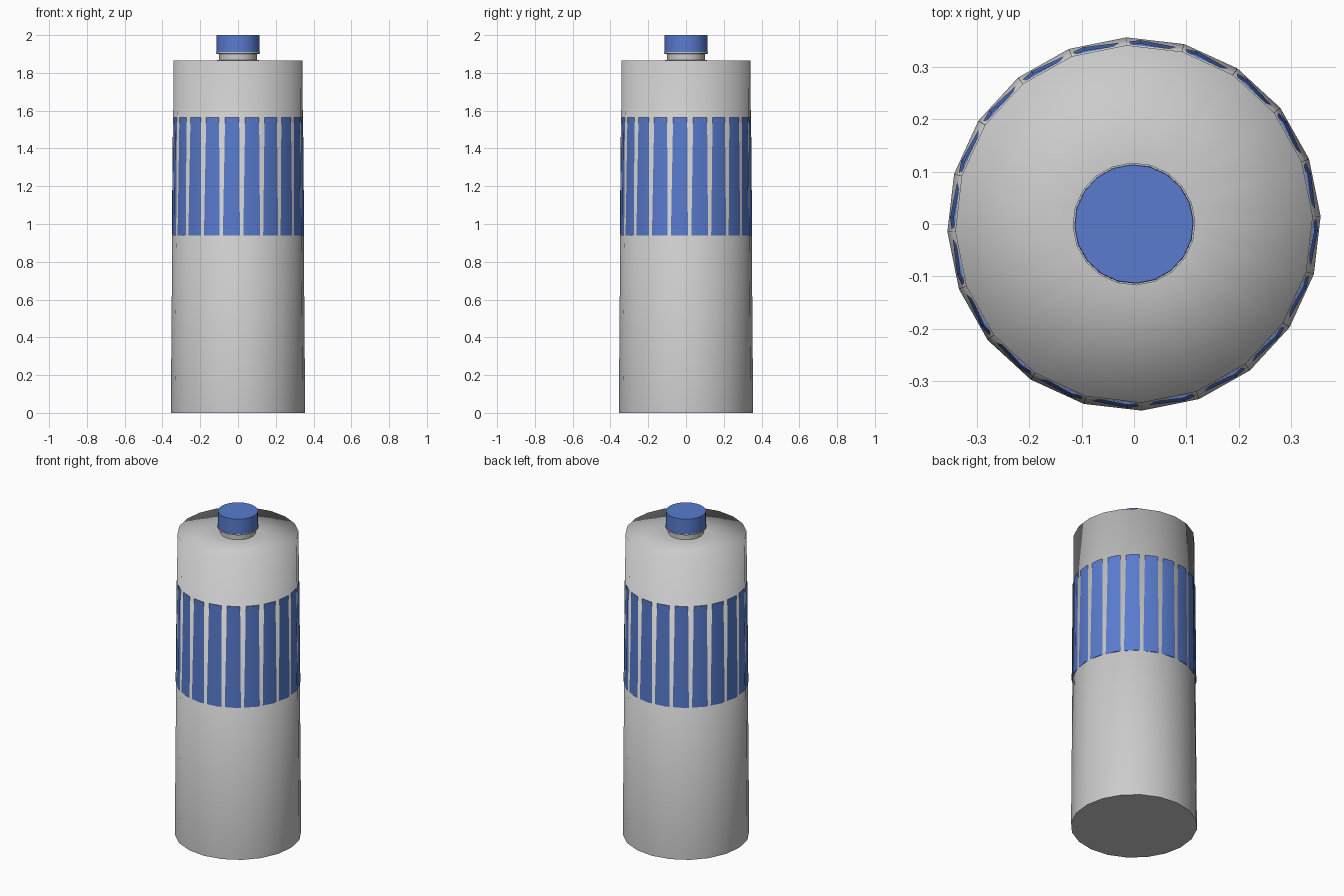
import bpy, bmesh, math

if "Cube" in bpy.data.objects:
    bpy.data.objects.remove(bpy.data.objects["Cube"])

SIDES = 20


def lathe(name, profile, phase=0.0, sharp_z=(), color=None, smooth_angle=None):
    """Revolve (radius, z) points into a closed 20-sided solid."""
    bm = bmesh.new()
    rings = []
    for r, z in profile:
        ring = []
        for i in range(SIDES):
            a = math.radians(phase) + 2 * math.pi * i / SIDES
            ring.append(bm.verts.new((r * math.cos(a), r * math.sin(a), z)))
        rings.append(ring)
    for lo, hi in zip(rings, rings[1:]):
        for i in range(SIDES):
            j = (i + 1) % SIDES
            bm.faces.new((lo[i], lo[j], hi[j], hi[i]))
    bm.faces.new(rings[0][::-1])
    bm.faces.new(rings[-1])
    for f in bm.faces:
        f.smooth = True
    for e in bm.edges:
        if any(all(abs(v.co.z - z) < 1e-5 for v in e.verts) for z in sharp_z):
            e.smooth = False
    mesh = bpy.data.meshes.new(name)
    bm.to_mesh(mesh)
    bm.free()
    obj = bpy.data.objects.new(name, mesh)
    bpy.context.collection.objects.link(obj)
    if color:
        mesh.materials.append(color)
    if smooth_angle:
        bpy.ops.object.select_all(action='DESELECT')
        obj.select_set(True)
        bpy.context.view_layer.objects.active = obj
        bpy.ops.object.shade_smooth_by_angle(angle=math.radians(smooth_angle))
    return obj


blue = bpy.data.materials.new("blue")
blue.diffuse_color = (0.1, 0.2, 0.62, 1)
blue.use_nodes = True
blue.node_tree.nodes["Principled BSDF"].inputs["Base Color"].default_value = blue.diffuse_color

# Tapered body: sharp base, flat lid softened by smooth shading
lathe("bottle_body", [(0.356, 0), (0.341, 1.865), (0.10, 1.867)],
      phase=2.4, sharp_z=(0,))

# Label sleeve: turned against the body so its corners break through as stripes
lathe("label_band", [(0.3506, 0.94), (0.3447, 1.565)],
      phase=-2.1, sharp_z=(0.94, 1.565), color=blue)

# Neck with thin collar
lathe("neck", [(0.10, 1.86), (0.10, 1.90), (0.117, 1.902), (0.117, 1.91)],
      phase=2.4, smooth_angle=30)

# Cap
lathe("cap", [(0.114, 1.909), (0.113, 2.0)], phase=2.4, color=blue, smooth_angle=30)
